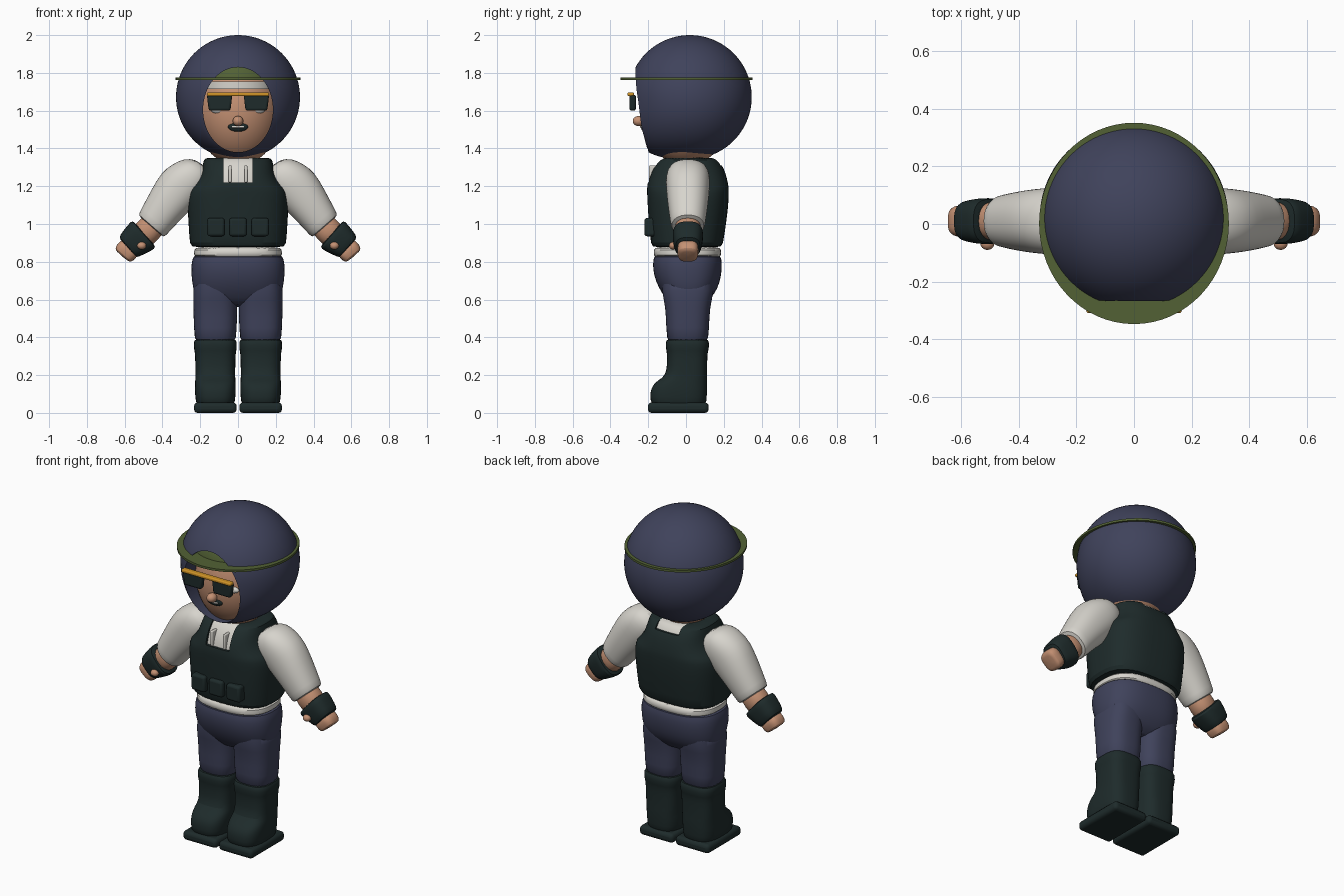
import bpy, bmesh, math
from mathutils import Vector

cube = bpy.data.objects.get("Cube")
if cube:
    bpy.data.objects.remove(cube, do_unlink=True)


def material(name, r, g, b):
    m = bpy.data.materials.new(name)
    m.use_nodes = True
    m.diffuse_color = (r, g, b, 1)
    m.node_tree.nodes["Principled BSDF"].inputs["Base Color"].default_value = (r, g, b, 1)
    return m


NAVY = material("navy cloth", 0.05, 0.055, 0.105)
DARK = material("dark green black", 0.013, 0.024, 0.024)
WHITE = material("off white", 0.68, 0.66, 0.61)
SKIN = material("skin", 0.55, 0.28, 0.17)
GREEN = material("olive green", 0.085, 0.12, 0.035)
GOLD = material("gold", 0.62, 0.29, 0.02)


def finish(name, bm, mat, angle=40):
    bmesh.ops.recalc_face_normals(bm, faces=bm.faces)
    me = bpy.data.meshes.new(name)
    bm.to_mesh(me)
    bm.free()
    ob = bpy.data.objects.new(name, me)
    bpy.context.collection.objects.link(ob)
    me.materials.append(mat)
    smooth(ob, angle)
    return ob


def smooth(ob, angle=40):
    bpy.ops.object.select_all(action="DESELECT")
    bpy.context.view_layer.objects.active = ob
    ob.select_set(True)
    bpy.ops.object.shade_smooth_by_angle(angle=math.radians(angle))


def apply(ob, kind, **settings):
    mod = ob.modifiers.new(kind.lower(), kind)
    for key, value in settings.items():
        setattr(mod, key, value)
    bpy.context.view_layer.objects.active = ob
    bpy.ops.object.modifier_apply(modifier=mod.name)
    smooth(ob)


def cut(ob, cutter):
    apply(ob, "BOOLEAN", object=cutter, operation="DIFFERENCE", solver="EXACT")
    bpy.data.objects.remove(cutter, do_unlink=True)


def loft(name, rings, mat, power=2.0, segs=32, sub=1):
    """Skin rings of (centre, half axis u, half axis v) with rounded-square sections."""
    bm = bmesh.new()
    loops = []
    for c, u, v in rings:
        loop = []
        for i in range(segs):
            a = math.tau * i / segs
            p = [math.copysign(abs(t) ** (2 / power), t) for t in (math.cos(a), math.sin(a))]
            loop.append(bm.verts.new(Vector(c) + Vector(u) * p[0] + Vector(v) * p[1]))
        loops.append(loop)
    for a, b in zip(loops, loops[1:]):
        for i in range(segs):
            j = (i + 1) % segs
            bm.faces.new((a[i], a[j], b[j], b[i]))
    bm.faces.new(loops[0])
    bm.faces.new(loops[-1])
    ob = finish(name, bm, mat)
    if sub:
        apply(ob, "SUBSURF", levels=sub)
    return ob


def upright(name, x, rows, mat, power=2.5, grow=1.0, **kw):
    """Vertical loft from rows of (z, half width, front y, back y)."""
    rings = [((x, (f + b) / 2, z), (w * grow, 0, 0), (0, (b - f) / 2 * grow, 0))
             for z, w, f, b in rows]
    return loft(name, rings, mat, power, **kw)


def limb(name, side, rows, mat, power=2.2):
    """Loft along an arm from rows of (x, z, half height, half depth)."""
    pts = [Vector((x * side, 0.01, z)) for x, z, _, _ in rows]
    axis = (pts[-1] - pts[0]).normalized()
    up = Vector((-axis.z, 0, axis.x))
    return loft(name, [(p, up * r[2], (0, r[3], 0)) for p, r in zip(pts, rows)], mat, power)


def ball(name, centre, radii, mat, segs=32, shape=None):
    bm = bmesh.new()
    bmesh.ops.create_uvsphere(bm, u_segments=segs, v_segments=segs // 2, radius=1)
    for v in bm.verts:
        v.co = Vector(c + r * t for c, r, t in zip(centre, radii, v.co))
        if shape:
            shape(v.co)
    return finish(name, bm, mat)


def box(name, lo, hi, mat, bevel=0.01):
    bm = bmesh.new()
    bmesh.ops.create_cube(bm, size=1)
    for v in bm.verts:
        v.co = Vector(b if t > 0 else a for a, b, t in zip(lo, hi, v.co))
    ob = finish(name, bm, mat)
    if bevel:
        apply(ob, "BEVEL", width=bevel, segments=3)
    return ob


# Hood: a ball, fuller under the chin and flattened at the front
HOOD_Z, HOOD_R, HOOD_Y = 1.672, 0.328, 0.02


def hood_shape(co):
    d = co.y - HOOD_Y
    h = min(abs(co.z - HOOD_Z) / HOOD_R, 0.999)
    if d < 0 and co.z < HOOD_Z:
        d *= (1 - h ** 3) ** (1 / 3) / math.sqrt(1 - h * h)
    front = -0.275 + max(0, 1.63 - co.z) * 0.29
    co.y = max(HOOD_Y + d, front)


hood = ball("hood", (0, HOOD_Y, HOOD_Z), (HOOD_R, HOOD_R, HOOD_R), NAVY, 80, hood_shape)
cutter = loft("hood_cutter", [((0, y, 1.605), (0.185, 0, 0), (0, 0, 0.225))
                              for y in (-0.5, -0.08)], NAVY, 2, 64, 0)
cut(hood, cutter)

# Face and cap inside the opening
ball("face", (0, 0, 1.6), (0.23, 0.24, 0.29), SKIN, 48)
ball("nose", (0, -0.25, 1.545), (0.028, 0.032, 0.027), SKIN)


def cap_shape(co):
    co.z = max(co.z, 1.765)


ball("cap", (0, 0, 1.75), (0.24, 0.258, 0.2), GREEN, 48, cap_shape)
upright("cap_brim", 0, [(1.763, 0.33, -0.348, 0.352), (1.776, 0.33, -0.348, 0.352)],
        GREEN, 2, segs=64, sub=0)
upright("headband", 0, [(1.715, 0.19, -0.235, 0.1), (1.755, 0.19, -0.235, 0.1)],
        WHITE, 2, sub=0)

# Mouth: a dark smile with a row of teeth
ball("mouth", (0, -0.222, 1.515), (0.053, 0.016, 0.026), DARK)
box("teeth", (-0.032, -0.243, 1.509), (0.032, -0.225, 1.519), WHITE, 0.003)

# Sunglasses
box("glasses_bar", (-0.165, -0.31, 1.677), (0.165, -0.275, 1.697), GOLD, 0.007)
for side, word in ((1, "left"), (-1, "right")):
    lens = box(word + "_lens", (min(side * .03, side * .165), -0.3, 1.6),
               (max(side * .03, side * .165), -0.265, 1.685), DARK, 0)
    for v in lens.data.vertices:
        if v.co.z < 1.65:
            v.co.x += (side * 0.097 - v.co.x) * 0.15
    apply(lens, "BEVEL", width=0.012, segments=3)
    ball(word + "_eye", (side * 0.095, -0.2, 1.605), (0.05, 0.02, 0.022), WHITE)

# Torso: shirt under a vest with a square neckline
torso = [(0.875, 0.245, -0.175, 0.185), (0.885, 0.255, -0.185, 0.195),
         (1.0, 0.262, -0.197, 0.212), (1.1, 0.268, -0.203, 0.225),
         (1.175, 0.265, -0.207, 0.227), (1.195, 0.245, -0.206, 0.226),
         (1.24, 0.205, -0.2, 0.218), (1.3, 0.188, -0.178, 0.2),
         (1.345, 0.182, -0.135, 0.165), (1.352, 0.165, -0.115, 0.145)]
vest = upright("vest", 0, torso, DARK, 2.8, segs=48)
cut(vest, box("front_neck_cutter", (-0.078, -0.5, 1.22), (0.078, 0, 1.5), DARK, 0))
cut(vest, box("back_neck_cutter", (-0.078, -0.05, 1.31), (0.078, 0.5, 1.5), DARK, 0))
upright("shirt", 0, torso, WHITE, 2.8, 0.93)
upright("shirt_hem", 0, [(0.822, 0.225, -0.165, 0.18), (0.832, 0.234, -0.172, 0.187),
                         (0.866, 0.234, -0.172, 0.187), (0.882, 0.22, -0.16, 0.175)],
        WHITE, 2.6)
for x in (-0.042, 0.042):
    box("shirt_fold", (x - 0.008, -0.196, 1.22), (x + 0.008, -0.12, 1.31), WHITE, 0.005)
for x in (-0.117, 0, 0.117):
    box("pouch", (x - 0.046, -0.22, 0.935), (x + 0.046, -0.15, 1.032), DARK, 0.014)

# Trousers
upright("hips", 0, [(0.56, 0.17, -0.07, 0.09), (0.61, 0.22, -0.11, 0.135),
                    (0.66, 0.24, -0.145, 0.17), (0.73, 0.248, -0.172, 0.188),
                    (0.79, 0.248, -0.177, 0.192), (0.83, 0.238, -0.17, 0.185),
                    (0.84, 0.22, -0.155, 0.17)], NAVY, 2.5)

for side, word in ((1, "left"), (-1, "right")):
    x = side * 0.12
    upright(word + "_trouser_leg", x, [(0.34, 0.11, -0.1, 0.118), (0.45, 0.113, -0.105, 0.122),
                                       (0.56, 0.117, -0.108, 0.126), (0.65, 0.118, -0.13, 0.15),
                                       (0.72, 0.11, -0.13, 0.15)], NAVY, 2.6)
    # Boot with cuff, toe and sole
    upright(word + "_boot", x, [(0.04, 0.1, -0.18, 0.105), (0.06, 0.103, -0.188, 0.108),
                                (0.11, 0.109, -0.19, 0.112), (0.145, 0.108, -0.178, 0.113),
                                (0.172, 0.107, -0.15, 0.113), (0.195, 0.105, -0.11, 0.112),
                                (0.25, 0.106, -0.1, 0.112), (0.325, 0.108, -0.101, 0.114),
                                (0.335, 0.114, -0.107, 0.122), (0.382, 0.114, -0.107, 0.122),
                                (0.392, 0.107, -0.1, 0.115)], DARK, 3)
    box(word + "_sole", (x - 0.113, -0.202, 0), (x + 0.113, 0.12, 0.055), DARK, 0.02)
    # Arm, from sleeve to fingers
    limb(word + "_sleeve", side, [(0.18, 1.31, 0.05, 0.07), (0.215, 1.285, 0.095, 0.105),
                                  (0.26, 1.24, 0.117, 0.118), (0.31, 1.19, 0.127, 0.115),
                                  (0.37, 1.115, 0.112, 0.108), (0.42, 1.045, 0.1, 0.098),
                                  (0.455, 0.995, 0.092, 0.09), (0.462, 0.985, 0.086, 0.084)], WHITE)
    limb(word + "_forearm", side, [(0.42, 1.03, 0.07, 0.07), (0.48, 0.96, 0.072, 0.068),
                                   (0.53, 0.91, 0.07, 0.065)], SKIN)
    limb(word + "_glove", side, [(0.495, 0.952, 0.088, 0.074), (0.502, 0.942, 0.097, 0.082),
                                 (0.54, 0.912, 0.087, 0.078), (0.577, 0.882, 0.075, 0.07),
                                 (0.586, 0.872, 0.066, 0.062)], DARK, 2.8)
    limb(word + "_fingers", side, [(0.56, 0.89, 0.06, 0.055), (0.592, 0.855, 0.062, 0.057),
                                   (0.608, 0.835, 0.056, 0.052), (0.613, 0.828, 0.042, 0.04)],
         SKIN, 3)
    ball(word + "_thumb", (side * 0.51, -0.068, 0.885), (0.024, 0.022, 0.02), SKIN)
